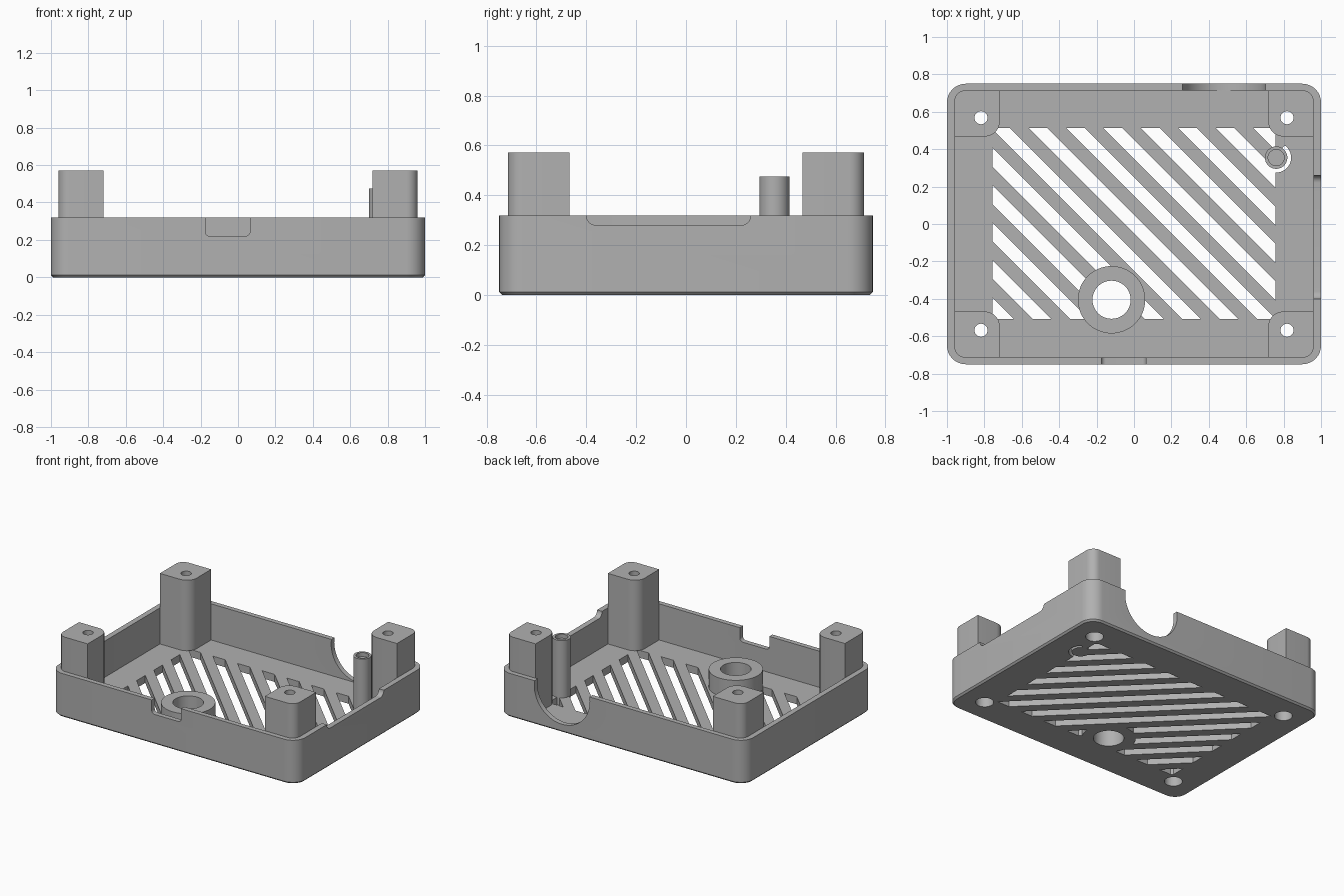
import bpy, bmesh, math

cube = bpy.data.objects.get("Cube")
if cube:
    bpy.data.objects.remove(cube, do_unlink=True)

# One plain plastic colour
plastic = bpy.data.materials.new("grey plastic")
GREY = (0.44, 0.44, 0.44, 1)
plastic.use_nodes = True
plastic.diffuse_color = GREY
plastic.node_tree.nodes["Principled BSDF"].inputs["Base Color"].default_value = GREY

RIM, FLOOR, POST_TOP = 0.32, 0.055, 0.572
PIN = (0.76, 0.355)
BOSS = (-0.12, -0.405)


def arc(cx, cy, r, start, end, n):
    angles = [math.radians(start + (end - start) * i / n) for i in range(n + 1)]
    return [(cx + r * math.cos(a), cy + r * math.sin(a)) for a in angles]


def circle(cx, cy, r, n=48):
    return arc(cx, cy, r, 0, 360, n)[:-1]


def rounded(x0, x1, y0, y1, radii):
    """Rectangle outline; radii run anticlockwise from the upper right."""
    pts = []
    for i, r in enumerate(radii):
        sx, sy = (1, -1)[i in (1, 2)], (1, -1)[i > 1]
        cx = x1 - r if sx > 0 else x0 + r
        cy = y1 - r if sy > 0 else y0 + r
        pts += arc(cx, cy, r, 90 * i, 90 * i + 90, 8) if r else [(cx, cy)]
    return pts


def loft(name, sections, axis="z"):
    """Solid through matching outlines, stacked along an axis."""
    place = {"z": lambda u, v, w: (u, v, w),
             "y": lambda u, v, w: (u, w, v),
             "x": lambda u, v, w: (w, u, v)}[axis]
    bm = bmesh.new()
    rings = [[bm.verts.new(place(u, v, w)) for u, v in pts] for pts, w in sections]
    bm.faces.new(rings[0])
    bm.faces.new(rings[-1])
    for low, high in zip(rings, rings[1:]):
        for i in range(len(low)):
            bm.faces.new((low[i - 1], low[i], high[i], high[i - 1]))
    bmesh.ops.recalc_face_normals(bm, faces=bm.faces)
    mesh = bpy.data.meshes.new(name)
    bm.to_mesh(mesh)
    bm.free()
    mesh.materials.append(plastic)
    obj = bpy.data.objects.new(name, mesh)
    bpy.context.collection.objects.link(obj)
    return obj


def prism(name, pts, low, high, axis="z"):
    return loft(name, [(pts, low), (pts, high)], axis)


def boolean(obj, tool, operation="DIFFERENCE"):
    mod = obj.modifiers.new("cut", "BOOLEAN")
    mod.operation, mod.object, mod.solver = operation, tool, "EXACT"
    bpy.context.view_layer.objects.active = obj
    bpy.ops.object.modifier_apply(modifier=mod.name)
    bpy.data.objects.remove(tool, do_unlink=True)


def cut(obj, pts, low, high, axis="z"):
    boolean(obj, prism("cutter", pts, low, high, axis))


# Open tray with a small chamfer under the floor
def outer(inset):
    return rounded(-1 + inset, 1 - inset, -0.75 + inset, 0.75 - inset, [0.1 - inset] * 4)


tray = loft("tray", [(outer(0.012), 0), (outer(0), 0.012), (outer(0), RIM)])
cut(tray, rounded(-0.96, 0.96, -0.714, 0.714, [0.06] * 4), FLOOR, 1)

# Diagonal vent slots, trimmed to a rectangle
for k in range(-6, 7):
    c = 0.2 * k
    strip = [(c - 0.05 - 2, 2), (c - 0.05 + 2, -2), (c + 0.05 + 2, -2), (c + 0.05 - 2, 2)]
    slot = prism("slot", strip, -0.1, 0.1)
    boolean(slot, prism("vent_area", rounded(-0.757, 0.757, -0.507, 0.513, [0] * 4), -0.2, 0.2),
            "INTERSECT")
    boolean(tray, slot)

# Openings in the walls: front notch, side notch, round back port
cut(tray, rounded(-0.175, 0.064, 0.22, 0.5, [0, 0, 0.025, 0.025]), -0.8, -0.69, "y")
cut(tray, rounded(-0.4, 0.26, 0.28, 0.5, [0, 0, 0.04, 0.04]), 0.94, 1.1, "x")
cut(tray, circle(0.48, 0.285, 0.225, 64), 0.70, 0.8, "y")

# Clearance around the flexible button, and seats for button and boss
cut(tray, arc(*PIN, 0.08, -145, 55, 32), -0.1, 0.1)
cut(tray, circle(*PIN, 0.06), -0.1, 0.1)
cut(tray, circle(*BOSS, 0.18, 64), -0.1, 0.1)
parts = [tray]

# Corner posts with screw holes and wider head recesses below
for side, sx in (("right", -1), ("left", 1)):
    for end, sy in (("front", -1), ("back", 1)):
        shape = rounded(0.718, 0.961, 0.468, 0.715, [0.06, 0, 0.08, 0])
        post = prism(f"{end}_{side}_post", [(x * sx, y * sy) for x, y in shape], FLOOR, POST_TOP)
        hole = (0.818 * sx, 0.568 * sy)
        cut(post, circle(*hole, 0.035, 32), -0.1, 1)
        cut(post, circle(*hole, 0.06, 32), -0.1, 0.12)
        cut(tray, circle(*hole, 0.06, 32), -0.1, 0.1)
        parts.append(post)

# Cable boss and button pin
boss = prism("ring_boss", circle(*BOSS, 0.18, 64), 0, 0.185)
cut(boss, circle(*BOSS, 0.102, 48), -0.1, 1)
pin = prism("button_pin", circle(*PIN, 0.06), 0, 0.475)
cut(pin, circle(*PIN, 0.043, 32), 0.445, 1)
parts += [boss, pin]

# Smooth curves, sharp edges
bpy.ops.object.select_all(action="DESELECT")
for part in parts:
    part.select_set(True)
bpy.context.view_layer.objects.active = tray
bpy.ops.object.shade_smooth_by_angle(angle=math.radians(30))
